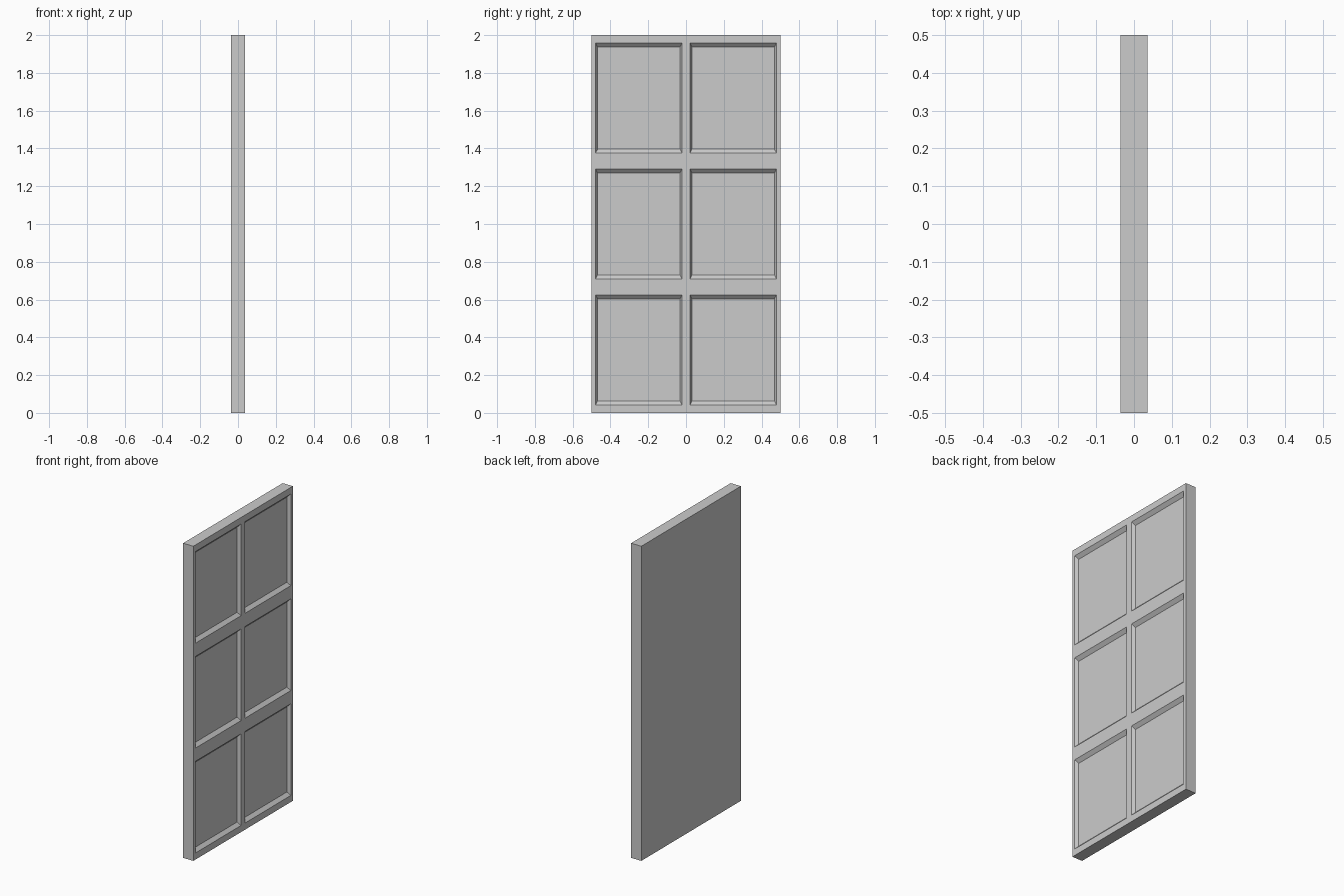
import bpy, bmesh
from mathutils import Matrix, Vector

if "Cube" in bpy.data.objects:
    bpy.data.objects.remove(bpy.data.objects["Cube"])

W, H, T = 1.0, 2.0, 0.072      # width (y), height (z), thickness (x)
COLS, ROWS = 2, 3
DEPTH = 0.02                   # panel recess


def inset_to(bm, face, dy, dz, dx=0.0):
    """Inset a face by separate y / z margins and push it along x."""
    old = [v.co.copy() for v in face.verts]
    c = face.calc_center_median()
    bmesh.ops.inset_individual(bm, faces=[face], thickness=0.005)
    for v in face.verts:
        o = min(old, key=lambda p: (p - v.co).length)
        v.co = o + Vector((dx,
                           dy if o.y < c.y else -dy,
                           dz if o.z < c.z else -dz))


# Door slab, cut into a 2 x 3 grid of cells
bm = bmesh.new()
bmesh.ops.create_cube(bm, size=1.0, matrix=Matrix.Translation((0, 0, H / 2))
                      @ Matrix.Diagonal((T, W, H, 1)))
cuts = [((0, W * i / COLS - W / 2, 0), (0, 1, 0)) for i in range(1, COLS)]
cuts += [((0, 0, H * i / ROWS), (0, 0, 1)) for i in range(1, ROWS)]
for co, no in cuts:
    bmesh.ops.bisect_plane(bm, geom=bm.verts[:] + bm.edges[:] + bm.faces[:],
                           plane_co=co, plane_no=no)
bm.normal_update()

# Recessed panels with bevelled borders on the +x side only
for f in [f for f in bm.faces if f.normal.x > 0.9]:
    inset_to(bm, f, 0.021, 0.042)
    inset_to(bm, f, 0.011, 0.021, -DEPTH)

bmesh.ops.recalc_face_normals(bm, faces=bm.faces[:])
mesh = bpy.data.meshes.new("panelled_door")
bm.to_mesh(mesh)
bm.free()
door = bpy.data.objects.new("panelled_door", mesh)
bpy.context.collection.objects.link(door)
